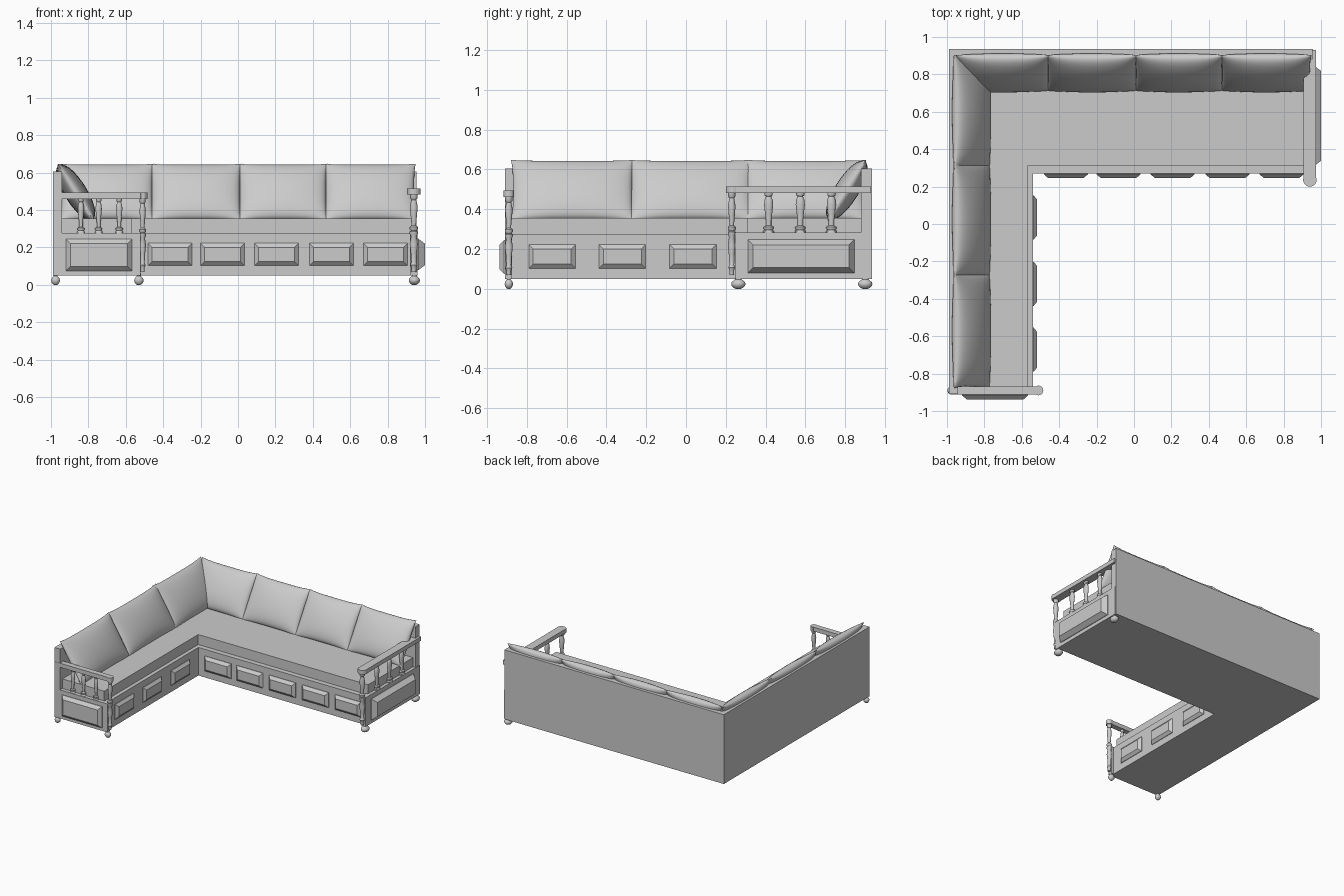
import bpy, bmesh, math
from mathutils import Vector, Matrix

if "Cube" in bpy.data.objects:
    bpy.data.objects.remove(bpy.data.objects["Cube"])


def make(name, bm, smooth=None):
    bmesh.ops.recalc_face_normals(bm, faces=bm.faces)
    me = bpy.data.meshes.new(name)
    bm.to_mesh(me)
    bm.free()
    ob = bpy.data.objects.new(name, me)
    bpy.context.collection.objects.link(ob)
    if smooth:
        bpy.ops.object.select_all(action='DESELECT')
        ob.select_set(True)
        bpy.context.view_layer.objects.active = ob
        bpy.ops.object.shade_smooth_by_angle(angle=math.radians(smooth))
    return ob


def prism(name, pts, z0, z1):
    """Vertical extrusion of a plan outline."""
    bm = bmesh.new()
    f = bm.faces.new([bm.verts.new((x, y, z0)) for x, y in pts])
    r = bmesh.ops.extrude_face_region(bm, geom=[f])
    bmesh.ops.translate(bm, vec=(0, 0, z1 - z0),
                        verts=[v for v in r['geom'] if isinstance(v, bmesh.types.BMVert)])
    return make(name, bm)


def box(name, x0, x1, y0, y1, z0, z1):
    return prism(name, [(x0, y0), (x1, y0), (x1, y1), (x0, y1)], z0, z1)


def raised_panel(name, origin, along, out, w, h, depth, bevel):
    """Bevelled panel: origin is the centre of its back, z is up."""
    bm = bmesh.new()
    o, a, n = Vector(origin), Vector(along), Vector(out)
    rings = []
    for d, s in ((-0.01, 0), (0.004, 0), (depth, bevel)):
        rings.append([bm.verts.new(o + a * (i * (w / 2 - s)) + n * d + Vector((0, 0, j * (h / 2 - s))))
                      for i, j in ((-1, -1), (1, -1), (1, 1), (-1, 1))])
    for lo, hi in zip(rings, rings[1:]):
        for k in range(4):
            bm.faces.new((lo[k], lo[(k + 1) % 4], hi[(k + 1) % 4], hi[k]))
    bm.faces.new(rings[0])
    bm.faces.new(rings[-1])
    return make(name, bm)


def turned(name, x, y, z0, z1, rx, ry, profile, n=20):
    """Lathe a (height, radius) profile, stretched to rx by ry."""
    bm = bmesh.new()
    rings = []
    for t, r in profile:
        rings.append([bm.verts.new((x + rx * r * math.cos(2 * math.pi * k / n),
                                    y + ry * r * math.sin(2 * math.pi * k / n),
                                    z0 + (z1 - z0) * t)) for k in range(n)])
    for lo, hi in zip(rings, rings[1:]):
        for k in range(n):
            bm.faces.new((lo[k], lo[(k + 1) % n], hi[(k + 1) % n], hi[k]))
    bm.faces.new(rings[0])
    bm.faces.new(rings[-1])
    return make(name, bm, 40)


SPINDLE = [(0, 1), (.05, 1), (.08, .75), (.11, .95), (.15, .95), (.18, .5), (.3, .5), (.5, .68),
           (.7, .85), (.82, .75), (.9, .5), (.93, .75), (1, .75)]
POST = [(0, .6), (.06, .6), (.09, .9), (.12, .6), (.25, .75), (.36, 1), (.46, .7), (.49, 1), (.52, 1),
        (.53, .7), (.55, 1), (.58, 1), (.6, .55), (.72, .75), (.84, .95), (.93, .6), (.95, .9), (1, .9)]
FOOT = [(0, .35), (.08, .65), (.25, .93), (.4, 1), (.55, .93), (.7, .65), (.78, .45), (1, .45)]


def pillow(name, centre, along, lean, width, height, thick, n=18):
    """Pinched cushion spanned by the along and lean directions."""
    bm = bmesh.new()
    c, a, l = Vector(centre), Vector(along).normalized(), Vector(lean).normalized()
    nrm = a.cross(l)
    for side in (1, -1):
        g = []
        for i in range(n + 1):
            u = -math.cos(math.pi * i / n)
            row = []
            for j in range(n + 1):
                v = -math.cos(math.pi * j / n)
                pu = u * (1 - .035 * (1 - v ** 4))
                pv = v * (1 - .06 * (1 - u ** 4))
                t = thick * (max(0, (1 - u * u) * (1 - v * v))) ** .45
                row.append(bm.verts.new(c + a * (pu * width / 2) + l * (pv * height / 2) + nrm * (side * t)))
            g.append(row)
        for i in range(n):
            for j in range(n):
                bm.faces.new((g[i][j], g[i + 1][j], g[i + 1][j + 1], g[i][j + 1]))
    bmesh.ops.remove_doubles(bm, verts=bm.verts, dist=1e-5)
    return make(name, bm, 60)


def l_shape(x0, x1, x2, y0, y1, y2):
    return [(x0, y0), (x1, y0), (x1, y1), (x2, y1), (x2, y2), (x0, y2)]


# base, seat and backs
prism("base", l_shape(-.99, -.54, .945, -.905, .27, .935), .05, .275)
prism("seat", l_shape(-.96, -.57, .935, -.88, .31, .92), .27, .355)
prism("backrest", [(-.99, -.91), (-.94, -.91), (-.94, .88), (.955, .88), (.955, .935), (-.99, .935)], .05, .605)

# raised drawer panels
for i, x in enumerate((-.364, -.083, .206, .5, .789)):
    raised_panel(f"long_side_panel_{i}", (x, .27, .163), (1, 0, 0), (0, -1, 0), .235, .12, .024, .022)
for i, y in enumerate((-.672, -.32, .035)):
    raised_panel(f"short_side_panel_{i}", (-.54, y, .163), (0, 1, 0), (1, 0, 0), .235, .12, .022, .022)

# end panels under the arms
box("left_arm_board", -.985, -.52, -.91, -.875, .05, .278)
raised_panel("left_arm_panel", (-.743, -.91, .16), (1, 0, 0), (0, -1, 0), .355, .17, .027, .024)
box("right_arm_board", .92, .96, .245, .93, .05, .282)
raised_panel("right_arm_panel", (.96, .578, .163), (0, 1, 0), (1, 0, 0), .535, .168, .04, .027)


# arm rails with rounded knob ends
def rail(name, start, end, half, knob, z0, z1):
    s, e = Vector(start), Vector(end)
    d = (e - s).normalized()
    p = Vector((-d.y, d.x))
    pts = [s + p * half, s - p * half, e - d * knob * 1.4 - p * half]
    c = e - d * knob
    for k in range(13):
        t = math.radians(-110 + 220 * k / 12)
        pts.append(c + d * knob * math.cos(t) + p * knob * math.sin(t))
    pts.append(e - d * knob * 1.4 + p * half)
    prism(name, [tuple(q) for q in pts], z0, z1)


rail("left_arm_rail", (-.985, -.89), (-.485, -.89), .022, .026, .46, .493)
rail("right_arm_rail", (.94, .93), (.94, .2), .033, .036, .482, .515)

# turned spindles and front posts
for i, x in enumerate((-.84, -.745, -.635)):
    turned(f"left_spindle_{i}", x, -.89, .275, .462, .02, .016, SPINDLE)
for i, y in enumerate((.415, .574, .73)):
    turned(f"right_spindle_{i}", .94, y, .28, .484, .02, .027, SPINDLE)
turned("left_post", -.51, -.89, .07, .462, .018, .02, POST)
turned("right_post", .94, .23, .07, .484, .022, .02, POST)

# bun feet
for i, (x, y, rx, ry) in enumerate(((-.975, -.89, .023, .021), (-.53, -.89, .025, .021),
                                    (.943, .263, .03, .036), (.943, .9, .03, .036))):
    turned(f"foot_{i}", x, y, 0, .06, rx, ry, FOOT)

# leaning back pillows along both sides
for i, (x0, x1) in enumerate(((-.95, -.45), (-.468, .018), (.002, .478), (.462, .95))):
    pillow(f"long_side_pillow_{i}", ((x0 + x1) / 2, .808, .495), (1, 0, 0), (0, .19, .305), x1 - x0, .36, .06)
for i, (y0, y1) in enumerate(((.29, .905), (-.285, .335), (-.88, -.26))):
    pillow(f"short_side_pillow_{i}", (-.868, (y0 + y1) / 2, .495), (0, 1, 0), (-.19, 0, .305), y1 - y0, .36, .06)
